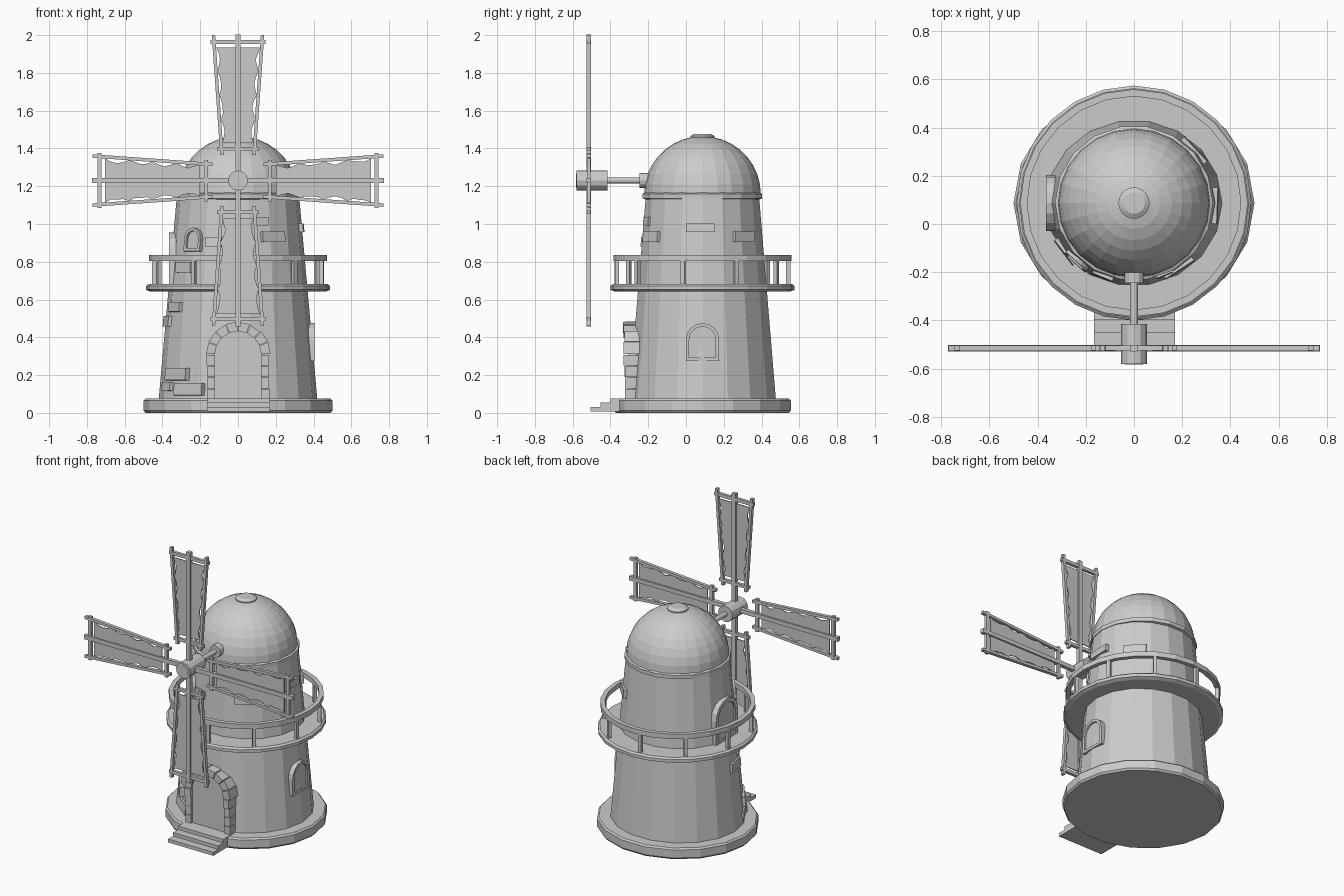
import bpy, bmesh, math, random
from math import sin, cos, pi, radians
from mathutils import Matrix, Vector

if "Cube" in bpy.data.objects:
    bpy.data.objects.remove(bpy.data.objects["Cube"])

random.seed(4)
CY = 0.087          # tower axis in y
SIDES = 18
HUB = Vector((0, -0.515, 1.23))


def finish(name, bm):
    bmesh.ops.recalc_face_normals(bm, faces=bm.faces)
    me = bpy.data.meshes.new(name)
    bm.to_mesh(me)
    bm.free()
    ob = bpy.data.objects.new(name, me)
    bpy.context.collection.objects.link(ob)
    return ob


def lathe(name, profile, n=SIDES, ys=1.0, closed=False):
    """Revolve (r, z) points about the tower axis; closed=True makes a ring."""
    bm = bmesh.new()
    rows = [[bm.verts.new((r * cos(2 * pi * i / n), CY + ys * r * sin(2 * pi * i / n), z))
             for i in range(n)] for r, z in profile]
    pairs = list(zip(rows, rows[1:])) + ([(rows[-1], rows[0])] if closed else [])
    for a, b in pairs:
        for i in range(n):
            j = (i + 1) % n
            bm.faces.new((a[i], a[j], b[j], b[i]))
    if not closed:
        bm.faces.new(rows[0])
        bm.faces.new(rows[-1])
    return finish(name, bm)


def prism(bm, pts, z0, z1, m):
    """Extrude a 2D outline from z0 to z1 in the space of matrix m."""
    lo = [bm.verts.new(m @ Vector((x, y, z0))) for x, y in pts]
    hi = [bm.verts.new(m @ Vector((x, y, z1))) for x, y in pts]
    bm.faces.new(lo)
    bm.faces.new(hi)
    for i in range(len(pts)):
        j = (i + 1) % len(pts)
        bm.faces.new((lo[i], lo[j], hi[j], hi[i]))


def box(bm, x0, x1, y0, y1, z0, z1, m=Matrix()):
    prism(bm, [(x0, y0), (x1, y0), (x1, y1), (x0, y1)], z0, z1, m)


def rod(name, y0, y1, r, n=12):
    bm = bmesh.new()
    bmesh.ops.create_cone(bm, cap_ends=True, segments=n, radius1=r, radius2=r, depth=y1 - y0,
                          matrix=Matrix.Translation((0, (y0 + y1) / 2, HUB.z)) @ Matrix.Rotation(pi / 2, 4, 'X'))
    return finish(name, bm)


def wall_r(z):
    return 0.42 - 0.095 * (z - 0.07) / 1.06


def wall(deg, z, tilt=True, r=None):
    """Frame on the wall: x along the wall, y up, z outward."""
    a = radians(deg)
    r = wall_r(z) if r is None else r
    rot = Matrix(((-sin(a), 0, cos(a), 0), (cos(a), 0, sin(a), 0), (0, 1, 0, 0), (0, 0, 0, 1)))
    m = Matrix.Translation((r * cos(a), CY + 0.94 * r * sin(a), z)) @ rot
    return m @ Matrix.Rotation(radians(-5), 4, 'X') if tilt else m


def arch(w, h, n=8):
    """Open outline: right foot, round head, left foot."""
    return [(w, 0)] + [(w * cos(pi * i / n), h - w + w * sin(pi * i / n)) for i in range(n + 1)] + [(-w, 0)]


# tower body
lathe("base_plinth", [(0.49, 0), (0.5, 0.012), (0.5, 0.065), (0.49, 0.075)], ys=0.95)
lathe("tower_wall", [(0.42, 0.07), (0.325, 1.135)], ys=0.94)
lathe("roof_collar", [(0.31, 1.13), (0.328, 1.135), (0.328, 1.16), (0.31, 1.168)], ys=0.98)
lathe("dome_roof", [(0.315 * cos(t * pi / 18), 1.16 + 0.305 * sin(t * pi / 18)) for t in range(9)],
      n=24, ys=0.98)
lathe("roof_cap", [(0.065, 1.45), (0.065, 1.465), (0.045, 1.477)])

# balcony
lathe("balcony_floor", [(0.465, 0.642), (0.487, 0.652), (0.487, 0.672), (0.475, 0.682)], n=24)
lathe("balcony_rail", [(0.443, 0.803), (0.472, 0.803), (0.472, 0.836), (0.443, 0.836)], n=24, closed=True)
bm = bmesh.new()
for k in range(10):
    a = radians(-13 + 36 * k)
    m = Matrix.Translation((0.455 * cos(a), CY + 0.455 * sin(a), 0)) @ Matrix.Rotation(a, 4, 'Z')
    box(bm, -0.011, 0.011, -0.011, 0.011, 0.675, 0.81, m)
finish("balcony_posts", bm)

# entrance: steps, door and stone surround
bm = bmesh.new()
for i in range(3):
    box(bm, -0.165, 0.17, -0.505 + 0.053 * i, -0.28, 0.008 + 0.023 * i, 0.031 + 0.023 * i)
finish("entrance_steps", bm)
front = wall(-90, 0.07, False, 0.3 / 0.94)   # plane at y = -0.213
bm = bmesh.new()
prism(bm, arch(0.13, 0.37), 0, 0.095, front)
finish("entrance_door", bm)
bm = bmesh.new()
spring = 0.24
for s in (-1, 1):
    for i in range(4):
        xo = 0.165 + random.uniform(-0.004, 0.004)
        d = 0.112 + random.uniform(-0.006, 0.008)
        box(bm, s * 0.122, s * xo, spring * i / 4, spring * (i + 1) / 4 - 0.003, 0, d, front)
for i in range(8):
    a0, a1 = pi * i / 8 + 0.012, pi * (i + 1) / 8 - 0.012
    ro = 0.17 + random.uniform(-0.006, 0.004)
    pts = [(r * cos(a), spring + r * sin(a)) for r, a in
           ((0.122, a0), (ro, a0), (ro, a1), (0.122, a1))]
    prism(bm, pts, 0, 0.115 + random.uniform(-0.005, 0.006), front)
finish("entrance_stones", bm)


# arched windows and the balcony door: raised frame around a flat pane
def opening(name, m, w, h, t, depth):
    o, i = arch(w, h), [(x, y + t) for x, y in arch(w - t, h - 2 * t)]
    bm = bmesh.new()
    for k in range(len(o)):
        j = (k + 1) % len(o)
        prism(bm, [o[k], o[j], i[j], i[k]], -0.05, depth, m)
    finish(name + "_frame", bm)
    bm = bmesh.new()
    prism(bm, i, -0.05, depth - 0.012, m)
    finish(name + "_pane", bm)


opening("side_window", wall(0, 0.275, False), 0.088, 0.2, 0.018, 0.004)
opening("front_window", wall(-133, 0.855), 0.058, 0.125, 0.016, 0.012)
opening("balcony_door", wall(180, 0.675, False), 0.116, 0.28, 0.026, 0.0)

# exposed bricks: angle, height, width, thickness in z
bm = bmesh.new()
for deg, z, w, h in ((-57, 0.932, 0.14, 0.055), (-68, 1.015, 0.07, 0.045), (-112, 0.905, 0.09, 0.05),
                     (-143, 0.77, 0.13, 0.055), (-2, 0.98, 0.15, 0.045), (43, 0.932, 0.14, 0.055),
                     (-143, 0.205, 0.18, 0.065), (-129, 0.125, 0.19, 0.065), (-155, 0.14, 0.1, 0.045),
                     (-168, 0.485, 0.13, 0.055), (-152, 0.56, 0.12, 0.05)):
    box(bm, -w / 2, w / 2, -h / 2, h / 2, -0.04, 0.009, wall(deg, z))
finish("exposed_bricks", bm)

# axle and hub
rod("axle_socket", -0.245, -0.12, 0.04)
rod("axle_shaft", -0.43, -0.2, 0.016)
rod("sail_hub", -0.58, -0.415, 0.053)
rod("hub_cap", -0.582, -0.57, 0.038)

# four sails, each built pointing up then turned about the axle
face = Matrix(((1, 0, 0, 0), (0, 0, -1, 0), (0, 1, 0, 0), (0, 0, 0, 1)))
for k in range(4):
    m = Matrix.Translation(HUB) @ Matrix.Rotation(k * pi / 2, 4, 'Y') @ face
    bm = bmesh.new()
    box(bm, -0.014, 0.014, 0, 0.772, -0.013, 0.013, m)
    box(bm, -0.145, 0.145, 0.722, 0.744, -0.01, 0.01, m)
    box(bm, -0.11, 0.11, 0.158, 0.178, -0.01, 0.01, m)
    for s in (-1, 1):
        a, b = s * 0.085, s * 0.13
        prism(bm, [(a - 0.009, 0.135), (a + 0.009, 0.135), (b + 0.009, 0.77), (b - 0.009, 0.77)],
              -0.011, 0.011, m)
    finish("sail_lattice_%d" % (k + 1), bm)
    # cloth with scalloped edges tied between the rails
    side = {1: [], -1: []}
    for s in side:
        for i in range(17):
            t = i / 16
            w = 0.083 + 0.034 * t - 0.018 * abs(sin(4 * pi * t)) * random.uniform(0.6, 1.2)
            side[s].append((s * w, 0.2 + 0.505 * t))
    bm = bmesh.new()
    prism(bm, side[1] + side[-1][::-1], -0.003, 0.003, m)
    finish("sail_cloth_%d" % (k + 1), bm)
